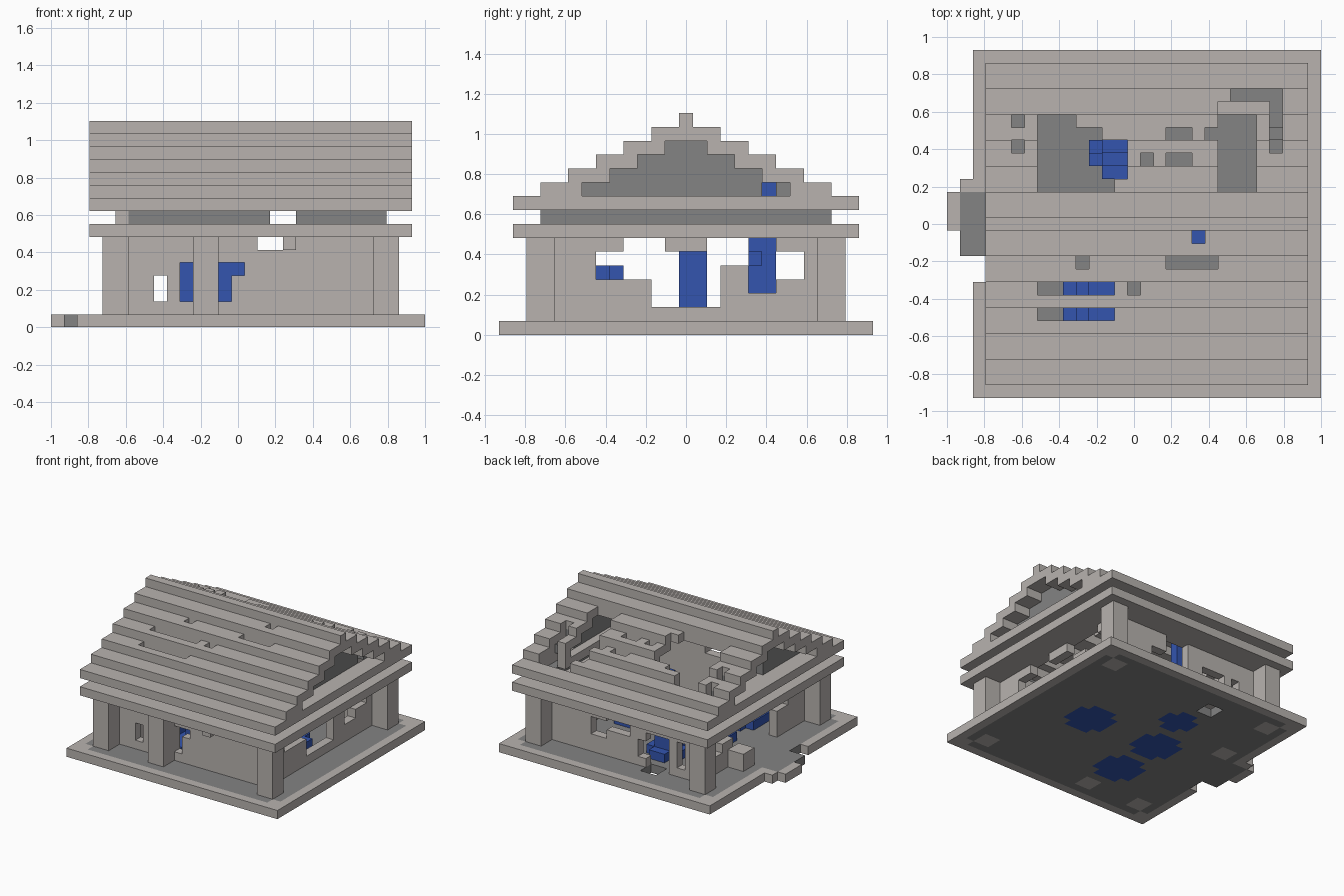
import bpy
import bmesh
from mathutils import Vector

if "Cube" in bpy.data.objects:
    bpy.data.objects.remove(bpy.data.objects["Cube"], do_unlink=True)

WIDE, DEEP = 29, 27          # grid size in blocks
UNIT = 2 / WIDE


def material(name, colour):
    mat = bpy.data.materials.new(name)
    mat.use_nodes = True
    mat.diffuse_color = (*colour, 1)
    shader = mat.node_tree.nodes["Principled BSDF"]
    shader.inputs["Base Color"].default_value = (*colour, 1)
    shader.inputs["Roughness"].default_value = 0.9
    return mat


stone = material("pale stone", (0.48, 0.45, 0.43))
shade = material("grey stone", (0.23, 0.23, 0.23))
blue = material("deep blue", (0.033, 0.09, 0.43))


def block(i0, i1, j0, j1, k0, k1):
    """All grid cells of a box."""
    return {(i, j, k) for i in range(i0, i1) for j in range(j0, j1) for k in range(k0, k1)}


def blocks(boxes):
    return set().union(*(block(*b) for b in boxes))


def ring(i0, i1, j0, j1, k, t):
    return block(i0, i1, j0, j1, k, k + 1) - block(i0 + t, i1 - t, j0 + t, j1 - t, k, k + 1)


def build(name, cells, mat):
    """Skin a set of cells with its outer faces only."""
    bm = bmesh.new()
    corners = {}

    def corner(p):
        key = tuple(p)
        if key not in corners:
            x, y, z = key
            corners[key] = bm.verts.new(((x - WIDE / 2) * UNIT, (y - DEEP / 2) * UNIT, z * UNIT))
        return corners[key]

    for cell in sorted(cells):
        for axis in range(3):
            u, v = [0, 0, 0], [0, 0, 0]
            u[(axis + 1) % 3] = 1
            v[(axis + 2) % 3] = 1
            for side in (0, 1):
                step = list(cell)
                step[axis] += 2 * side - 1
                if tuple(step) in cells:
                    continue
                a = list(cell)
                a[axis] += side
                loop = [tuple(int(c) for c in Vector(a) + Vector(u) * s + Vector(v) * t)
                        for s, t in ((0, 0), (1, 0), (1, 1), (0, 1))]
                if not side:
                    loop.reverse()
                bm.faces.new([corner(p) for p in loop])
    mesh = bpy.data.meshes.new(name)
    bm.to_mesh(mesh)
    bm.free()
    mesh.materials.append(mat)
    obj = bpy.data.objects.new(name, mesh)
    bpy.context.collection.objects.link(obj)
    return obj


# Blue figures: a rounded foot let into the floor and slim stems above it
def figure(name, i, j, size, stems):
    foot = block(i, i + size, j, j + size, 0, 2)
    ends_i, ends_j = (i, i + size - 1), (j, j + size - 1)
    foot = {c for c in foot if not (c[0] in ends_i and c[1] in ends_j)}
    build(name, foot | blocks(stems), blue)
    return foot


feet = figure("blue_figure_left", 18, 11, 5, [(19, 21, 13, 15, 1, 6)])
feet |= figure("blue_figure_back", 11, 17, 4,
               [(12, 14, 18, 20, 1, 7), (12, 14, 19, 20, 7, 11), (11, 15, 18, 19, 5, 6)])
feet |= figure("blue_figure_right", 9, 11, 5, [(10, 12, 13, 15, 1, 6)])
feet |= figure("blue_figure_front", 9, 5, 5,
               [(10, 11, 6, 9, 1, 5), (13, 14, 6, 9, 1, 5), (14, 15, 6, 8, 4, 5)])

# Base slab with a worn side step and grey floor
base = block(2, 29, 0, 27, 0, 1) - block(2, 3, 9, 11, 0, 1) - block(11, 13, 22, 24, 0, 1)
base |= block(0, 2, 13, 16, 0, 1) | block(1, 2, 11, 17, 0, 1)
floor = (block(3, 28, 1, 26, 0, 1) | block(1, 3, 11, 16, 0, 1)) & base
floor -= {(i, j, 0) for i in (3, 27) for j in (1, 25)}

# Columns at the corners, one front column, and broken stumps
footprints = [(i, j) for i in (4, 25) for j in (2, 23)] + [(11, 2)]
columns = set()
for i, j in footprints:
    columns |= block(i, i + 2, j, j + 2, 1, 7)
columns |= block(18, 19, 2, 4, 6, 7) | block(4, 6, 16, 18, 1, 3)
build("columns", columns, stone)

under_columns = {(i, j, 0) for i, j, k in columns if k == 1}
floor -= feet | under_columns
build("floor", floor, shade)
build("base_slab", base - floor - feet, stone)

# Walls with ragged openings
walls = block(6, 25, 4, 23, 1, 7) - block(7, 24, 5, 22, 1, 7)
front_gaps = [(8, 9, 2, 4), (10, 11, 2, 5), (13, 14, 2, 5), (14, 15, 4, 5), (16, 18, 6, 7)]
back_gaps = [(8, 9, 2, 5), (10, 13, 1, 5), (13, 14, 2, 4), (15, 18, 4, 7), (18, 20, 3, 5)]
left_gaps = [(11, 16, 2, 6), (9, 12, 4, 7), (7, 9, 4, 6), (15, 20, 5, 7),
             (18, 20, 3, 7), (20, 22, 4, 6)]
right_gaps = [(9, 17, 1, 7), (17, 19, 4, 7), (19, 22, 3, 7), (7, 9, 4, 6)]
for i0, i1, k0, k1 in front_gaps:
    walls -= block(i0, i1, 4, 5, k0, k1)
for i0, i1, k0, k1 in back_gaps:
    walls -= block(i0, i1, 22, 23, k0, k1)
for j0, j1, k0, k1 in left_gaps:
    walls -= block(24, 25, j0, j1, k0, k1)
for j0, j1, k0, k1 in right_gaps:
    walls -= block(6, 7, j0, j1, k0, k1)
build("walls", walls, stone)

# Lower cornice and recessed grey frieze
build("lower_cornice", ring(3, 28, 1, 26, 7, 4), stone)
frieze = ring(5, 26, 3, 24, 8, 1) - block(17, 19, 3, 24, 8, 9) - block(5, 6, 3, 4, 8, 9)
build("frieze", frieze, shade)
build("frieze_corner", block(5, 6, 3, 4, 8, 9), stone)

# Stepped roof, each course three blocks deep, with gable walls inside its ends
TOP = 16
roof = ring(3, 28, 1, 26, 9, 4)
gables = set()
for k in range(10, TOP):
    edge = 2 * k - 17
    inner = edge + 3
    for i0, i1, target in ((3, 28, roof), (5, 6, gables), (25, 26, gables)):
        core = block(i0, i1, inner, DEEP - inner, k, k + 1)
        target |= core if target is gables else block(i0, i1, edge, DEEP - edge, k, k + 1) - core

# Holes broken straight down through the roof
front_holes = [(7, 13, 6, 7), (7, 13, 8, 9), (14, 15, 8, 9), (10, 11, 10, 11),
               (17, 21, 10, 11), (19, 20, 12, 13)]
back_holes = [(7, 10, 16, 22), (10, 12, 17, 21), (12, 14, 17, 20), (5, 6, 21, 22),
              (5, 6, 19, 20), (17, 19, 20, 21), (17, 19, 18, 19), (15, 16, 18, 19),
              (20, 21, 20, 21), (21, 24, 16, 22), (21, 25, 22, 23), (22, 26, 23, 24),
              (25, 26, 19, 23), (10, 13, 16, 17)]
for hole in front_holes + back_holes:
    roof -= block(*hole, 9, TOP)
gables -= block(25, 26, 19, 20, 10, 11) | block(5, 6, 13, 17, 10, 12)
build("roof", roof, stone)
build("gable_walls", gables, shade)
